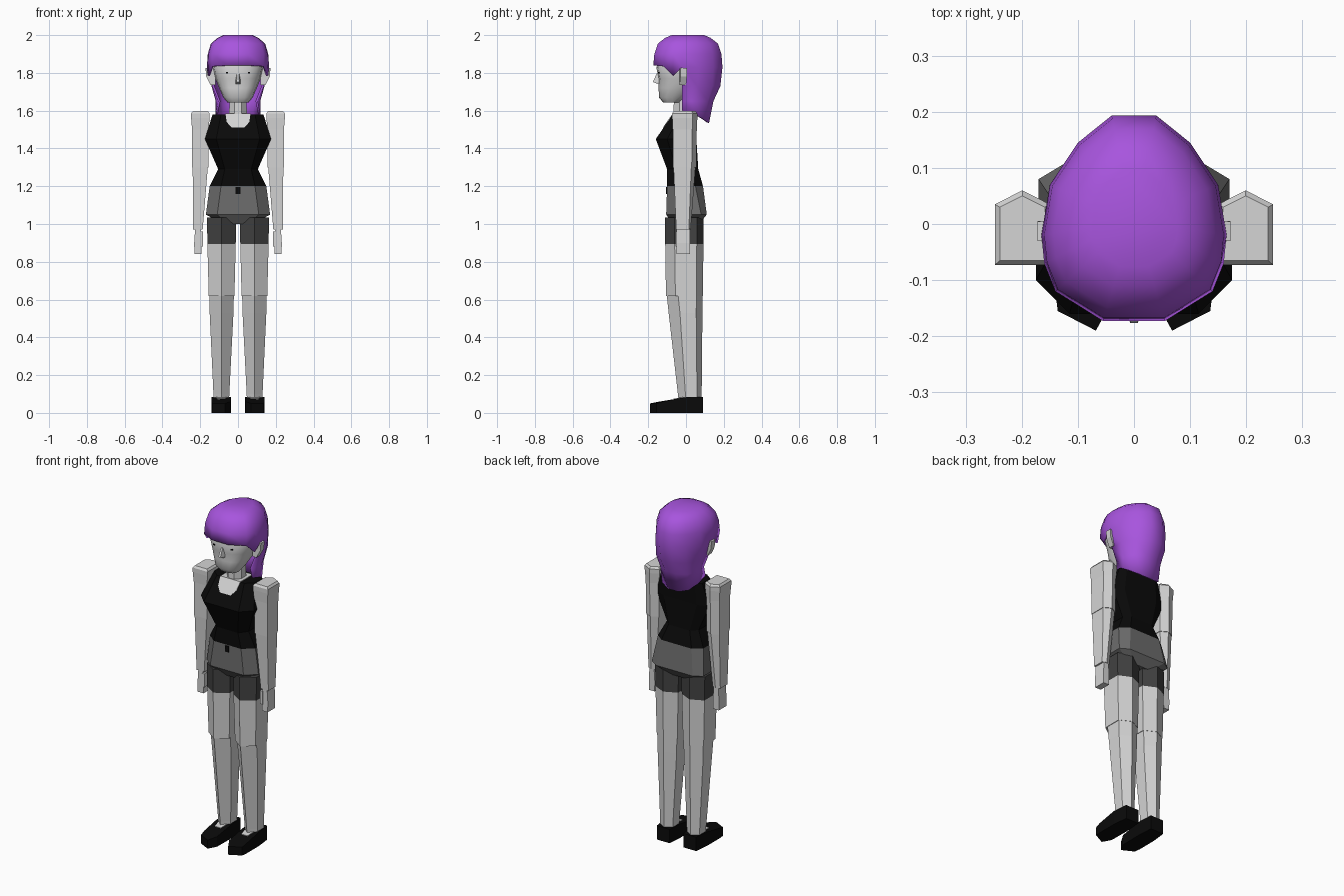
import bpy, bmesh, math

if "Cube" in bpy.data.objects:
    bpy.data.objects.remove(bpy.data.objects["Cube"])

def mat(name, r, g, b):
    m = bpy.data.materials.new(name)
    m.diffuse_color = (r, g, b, 1)
    m.use_nodes = True
    m.node_tree.nodes["Principled BSDF"].inputs["Base Color"].default_value = m.diffuse_color
    return m

SKIN = mat("pale skin", .66, .66, .66)
BLACK = mat("black cloth", .003, .003, .003)
GREY = mat("grey skirt cloth", .15, .15, .15)
DARK = mat("dark grey shorts cloth", .055, .055, .055)
PURPLE = mat("purple hair", .39, .09, .73)

def finish(name, bm, mats, smooth=None):
    bmesh.ops.recalc_face_normals(bm, faces=bm.faces)
    me = bpy.data.meshes.new(name)
    bm.to_mesh(me)
    bm.free()
    for m in mats:
        me.materials.append(m)
    ob = bpy.data.objects.new(name, me)
    bpy.context.collection.objects.link(ob)
    if smooth:
        me.polygons.foreach_set("use_smooth", [True] * len(me.polygons))
        me.set_sharp_from_angle(angle=math.radians(smooth))
    return ob

def loft(name, rings, *mats, smooth=None, pick=None):
    """Skin closed rings of points, cap both ends."""
    bm = bmesh.new()
    vs = [[bm.verts.new(p) for p in r] for r in rings]
    n = len(rings[0])
    for a, b in zip(vs, vs[1:]):
        for i in range(n):
            j = (i + 1) % n
            bm.faces.new((a[i], a[j], b[j], b[i]))
    bm.faces.new(vs[0])
    bm.faces.new(vs[-1])
    if pick:
        for f in bm.faces:
            f.material_index = pick(f.calc_center_median())
    return finish(name, bm, mats, smooth)

def mirrored(half):
    """Full ring from its +x half (front to back)."""
    return half + [(-x, y, z) for x, y, z in reversed(half)]

def body(z, wf, yf, w, y1, y2, wb, yb):
    return mirrored([(wf, yf, z), (w, y1, z), (w, y2, z), (wb, yb, z)])

def box(name, x, y, z, m):
    return loft(name, [[(x[0], y[0], h), (x[1], y[0], h), (x[1], y[1], h), (x[0], y[1], h)] for h in z], m)

# torso and pelvis
loft("tank_top", [body(1.2, .09, -.10, .15, -.05, .05, .10, .09),
                  body(1.29, .07, -.10, .105, -.05, .03, .07, .065),
                  body(1.45, .115, -.16, .175, -.10, .03, .11, .055),
                  body(1.58, .09, -.07, .135, -.03, .04, .10, .06)], BLACK)
loft("hips", [body(1.2, .09, -.10, .15, -.05, .05, .10, .09),
              body(1.05, .11, -.105, .17, -.05, .08, .12, .11),
              body(1.0, .06, -.07, .08, -.04, .05, .06, .07)], GREY)
box("belt_buckle", (-.012, .012), (-.107, -.1), (1.16, 1.195), BLACK)

# neckline skin plates, following the chest slope
neck = mirrored([(.035, 0, 1.512), (.06, 0, 1.54), (.066, 0, 1.583)])
loft("neckline", [[(x, -.07 - (1.58 - z) * .692 - d, z) for x, y, z in neck] for d in (-.004, .004)], SKIN)
box("neck_base", (-.066, .066), (-.072, .045), (1.576, 1.584), SKIN)
loft("neck", [[(.05 * s * math.cos(a), -.012 + .058 * s * math.sin(a), z)
               for a in (math.pi * (i + .5) / 4 for i in range(8))]
              for z, s in ((1.55, 1.05), (1.68, .95))], SKIN)

# head
def oval(z, w, yf, yb, n=16):
    r = []
    for i in range(n):
        c, s = math.cos(2 * math.pi * i / n), math.sin(2 * math.pi * i / n)
        r.append((w * math.copysign(abs(c) ** .8, c),
                  (yf + yb) / 2 + (yb - yf) / 2 * math.copysign(abs(s) ** .8, s), z))
    return r

loft("head", [oval(1.642, .055, -.12, -.03), oval(1.67, .078, -.143, 0),
              oval(1.72, .10, -.145, .06), oval(1.77, .12, -.145, .10),
              oval(1.83, .135, -.157, .13), oval(1.92, .11, -.11, .12)], SKIN, smooth=50)
loft("nose", [mirrored([(.016, -.135, 1.742), (.012, -.15, 1.742)]),
              mirrored([(.016, -.135, 1.752), (.007, -.176, 1.752)]),
              mirrored([(.008, -.135, 1.80), (.005, -.153, 1.80)])], SKIN)

# hair: (x, y) half outline front to back; the cap is scaled rings
OUT = [(.055, -.173), (.14, -.12), (.16, -.07), (.165, -.02), (.15, .07), (.1, .145), (.04, .193)]
rows = [[(x * s, y * s + .01 * (1 - s), z) for x, y in OUT]
        for z, s in ((2.0, .47), (1.985, .66), (1.955, .87), (1.9, .97))]
FRINGE = (1.84, 1.835, 1.785, 1.83, 1.83, 1.83, 1.83)
rows.append([(x, y, z) for (x, y), z in zip(OUT, FRINGE)])
LOWER = [[(.137, -.02, 1.73), (.14, .06, 1.73), (.1, .14, 1.73), (.04, .182, 1.73)],
         [(.105, -.02, 1.65), (.118, .05, 1.65), (.09, .115, 1.65), (.035, .145, 1.65)],
         [(.115, -.02, 1.6), (.118, .05, 1.58), (.088, .1, 1.55), (.035, .122, 1.535)]]
bm = bmesh.new()
cap = [[bm.verts.new(p) for p in mirrored(r)] for r in rows]
bm.faces.new(cap[0])
for a, b in zip(cap, cap[1:]):
    for i in range(14):
        j = (i + 1) % 14
        bm.faces.new((a[i], a[j], b[j], b[i]))
strips = [cap[-1][3:11]] + [[bm.verts.new(p) for p in mirrored(r)] for r in LOWER]
for a, b in zip(strips, strips[1:]):
    for i in range(7):
        bm.faces.new((a[i], a[i + 1], b[i + 1], b[i]))
hair = finish("hair", bm, [PURPLE], smooth=60)
mod = hair.modifiers.new("thickness", 'SOLIDIFY')
mod.thickness = .012
mod.offset = -1

def hexa(cx, z, hw, yf, yb, df, db):
    """Leg section with a ridge at front and back."""
    return [(cx, yf, z), (cx + hw, yf + df, z), (cx + hw, yb - db, z),
            (cx, yb, z), (cx - hw, yb - db, z), (cx - hw, yf + df, z)]

def penta(cx, z, hw, yf, ys, yb):
    """Arm section, flat in front with a ridge at the back."""
    return [(cx - hw, yf, z), (cx + hw, yf, z), (cx + hw, ys, z), (cx, yb, z), (cx - hw, ys, z)]

for side, s in (("left", 1), ("right", -1)):
    def flip(rings):
        return [[(s * x, y, z) for x, y, z in r] for r in rings]

    # face details
    loft(side + "_ear", flip([
        [(.12, -.035, 1.735), (.145, -.035, 1.735), (.145, .0, 1.735), (.12, .0, 1.735)],
        [(.12, -.035, 1.78), (.168, -.03, 1.78), (.168, .005, 1.78), (.12, .0, 1.78)],
        [(.12, -.035, 1.835), (.172, -.03, 1.825), (.172, .005, 1.825), (.12, .0, 1.835)]]), SKIN)
    loft(side + "_eye", flip([[(x, y, z) for x, y in ((.052, -.147), (.064, -.143), (.064, -.136), (.052, -.14))]
                              for z in (1.797, 1.805)]), BLACK)
    # arm
    loft(side + "_upper_arm", flip([penta(.2, 1.3, .043, -.068, .03, .055),
                                    penta(.2, 1.5, .043, -.07, .033, .057),
                                    penta(.199, 1.56, .049, -.073, .035, .06),
                                    penta(.199, 1.585, .049, -.073, .035, .06),
                                    penta(.199, 1.597, .04, -.065, .03, .05)]), SKIN)
    loft(side + "_forearm", flip([penta(.2, 1.3, .04, -.066, .028, .05),
                                  penta(.212, .97, .025, -.052, .015, .025)]), SKIN)
    loft(side + "_hand", flip([[(.212 + a * w, y, z) for a, y in ((-1, -.05), (1, -.05), (1, .02), (-1, .02))]
                               for z, w in ((.84, .019), (.9, .02), (.975, .015))]), SKIN)
    loft(side + "_thumb", flip([[(.192 + a * .008, y, z) for a, y in ((-1, -.055), (1, -.055), (1, -.03), (-1, -.03))]
                                for z in (.88, .96)]), SKIN)
    # leg, with the shorts coloured by height
    loft(side + "_thigh", flip([hexa(.087, .62, .068, -.106, .09, .05, .035),
                                hexa(.087, .895, .075, -.11, .092, .05, .035),
                                hexa(.087, 1.035, .077, -.11, .092, .05, .035)]),
         SKIN, DARK, pick=lambda c: int(c.z > .9))
    loft(side + "_calf", flip([hexa(.088, .07, .041, -.04, .083, .038, .025),
                               hexa(.088, .1, .042, -.043, .083, .04, .025),
                               hexa(.087, .53, .063, -.092, .087, .06, .033),
                               hexa(.087, .625, .065, -.102, .088, .06, .033)]), SKIN)
    # shoe, lofted heel to toe
    loft(side + "_shoe", flip([[(xi, yi, 0), (xo, yo, 0), (xo, yo, z), (xi, yi, z)]
                               for xi, yi, xo, yo, z in ((.045, .09, .13, .09, .083),
                                                         (.038, 0, .14, 0, .083),
                                                         (.04, -.14, .14, -.12, .06),
                                                         (.068, -.19, .136, -.155, .05))]), BLACK)
    loft(side + "_instep", flip([[(.058, 0, .083 + d), (.118, 0, .083 + d), (.108, -.065, .073 + d),
                                  (.068, -.065, .073 + d)] for d in (-.004, .003)]), SKIN)
